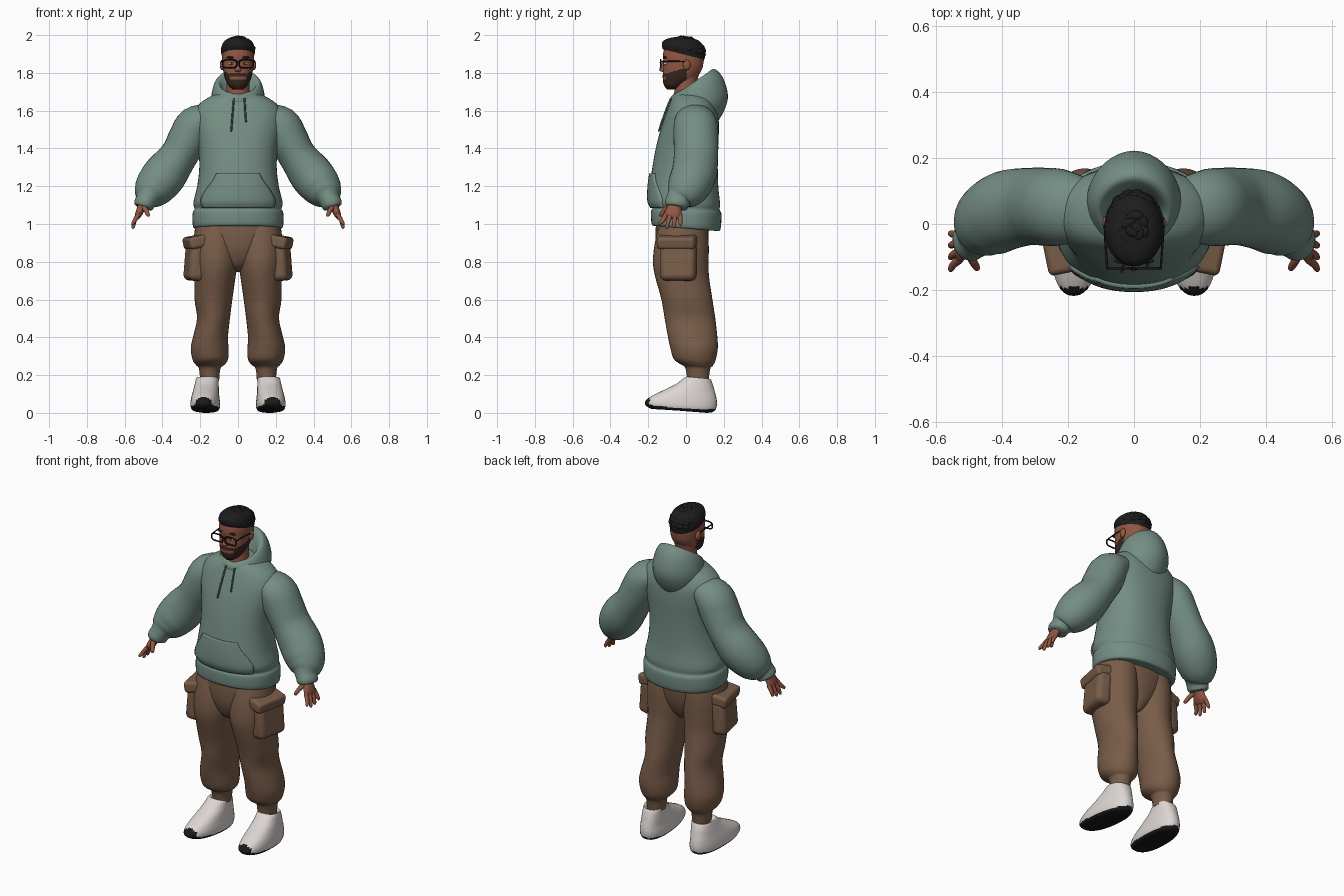
import bpy, bmesh, math, random
from mathutils import Vector, Matrix
from mathutils.bvhtree import BVHTree

if "Cube" in bpy.data.objects:
    bpy.data.objects.remove(bpy.data.objects["Cube"])
random.seed(4)


def material(name, r, g, b):
    m = bpy.data.materials.new(name)
    m.use_nodes = True
    m.diffuse_color = (r, g, b, 1)
    m.node_tree.nodes["Principled BSDF"].inputs["Base Color"].default_value = (r, g, b, 1)
    return m


GREEN = material("sage green", .175, .27, .23)
BROWN = material("trouser brown", .19, .108, .066)
SKIN = material("skin", .29, .095, .057)
HAIR = material("hair black", .012, .012, .013)
WHITE = material("shoe white", .72, .67, .65)
BLACK = material("sole black", .01, .01, .01)
BEARD = material("beard brown", .04, .02, .014)
CORD = material("cord green", .07, .11, .095)
LIPS = material("lips", .26, .09, .07)
EYE = material("eye white", .6, .55, .5)


def finish(name, bm, mats, rule=None, closed=True):
    """Turn a bmesh into a smooth object; rule picks the material slot of a face."""
    if closed:
        bmesh.ops.recalc_face_normals(bm, faces=bm.faces)
    bm.normal_update()
    for f in bm.faces:
        f.smooth = True
        if rule:
            f.material_index = rule(f.calc_center_median(), f.normal)
    me = bpy.data.meshes.new(name)
    bm.to_mesh(me)
    bm.free()
    me.set_sharp_from_angle(angle=math.radians(50))
    for m in mats:
        me.materials.append(m)
    ob = bpy.data.objects.new(name, me)
    bpy.context.collection.objects.link(ob)
    return ob


def spline(keys, sub):
    """Catmull-Rom blend between key sections."""
    out = []
    for i in range(len(keys) - 1):
        a, b, c, d = keys[max(i - 1, 0)], keys[i], keys[i + 1], keys[min(i + 2, len(keys) - 1)]
        for j in range(sub):
            t = j / sub
            out.append([q + .5 * t * (r - p + t * (2 * p - 5 * q + 4 * r - s + t * (3 * (q - r) + s - p)))
                        for p, q, r, s in zip(a, b, c, d)])
    return out + [list(keys[-1])]


def skin(name, rings, mats, rule=None):
    bm = bmesh.new()
    vs = [[bm.verts.new(p) for p in ring] for ring in rings]
    n = len(vs[0])
    for a, b in zip(vs, vs[1:]):
        for i in range(n):
            k = (i + 1) % n
            bm.faces.new((a[i], a[k], b[k], b[i]))
    bm.faces.new(vs[0])
    bm.faces.new(vs[-1])
    return finish(name, bm, mats, rule)


def stack(name, keys, mats, side=1, p=2.0, segs=36, sub=4, skew=0, rule=None):
    """Rings given as (x, front y, front z, back y, back z, half width)."""
    def power(v):
        return math.copysign(abs(v) ** (2 / p), v)
    rings = []
    for x, yf, zf, yb, zb, a in spline(keys, sub):
        ring = []
        for i in range(segs):
            t = math.tau * i / segs
            h = (power(math.sin(t)) + 1) / 2
            y = yf + (yb - yf) * h
            ring.append((side * (x + a * power(math.cos(t)) - skew * y), y, zf + (zb - zf) * h))
        rings.append(ring)
    return skin(name, rings, mats, rule)


def limb(name, keys, mats, side=1, segs=24, sub=4):
    """Rings across a path, given as (x, y, z, radius, depth along y)."""
    ks = spline(keys, sub)
    pts = [Vector(k[:3]) for k in ks]
    rings = []
    for i, k in enumerate(ks):
        t = (pts[min(i + 1, len(pts) - 1)] - pts[max(i - 1, 0)]).normalized()
        u = Vector((0, 1, 0)).cross(t).normalized()
        v = t.cross(u)
        ring = []
        for j in range(segs):
            w = math.tau * j / segs
            q = pts[i] + u * k[3] * math.cos(w) + v * k[4] * math.sin(w)
            ring.append((q.x * side, q.y, q.z))
        rings.append(ring)
    return skin(name, rings, mats)


def wire(name, paths, r, mat, cyclic=False):
    cu = bpy.data.curves.new(name, 'CURVE')
    cu.dimensions = '3D'
    cu.bevel_depth = r
    cu.bevel_resolution = 2
    cu.use_fill_caps = True
    for path in paths:
        sp = cu.splines.new('POLY')
        sp.points.add(len(path) - 1)
        for pt, co in zip(sp.points, path):
            pt.co = (*co, 1)
        sp.use_cyclic_u = cyclic
    cu.materials.append(mat)
    ob = bpy.data.objects.new(name, cu)
    bpy.context.collection.objects.link(ob)


def ball(name, loc, size, mat):
    bm = bmesh.new()
    bmesh.ops.create_uvsphere(bm, u_segments=16, v_segments=10, radius=1,
                              matrix=Matrix.LocRotScale(Vector(loc), None, Vector(size)))
    finish(name, bm, [mat])


def box(name, loc, size, turn, mat, bevel):
    bm = bmesh.new()
    bmesh.ops.create_cube(bm, size=1, matrix=Matrix.Diagonal((*size, 1)))
    ob = finish(name, bm, [mat])
    ob.location = loc
    ob.rotation_euler = turn
    md = ob.modifiers.new("round", 'BEVEL')
    md.width, md.segments = bevel, 4


# Hoodie body with a hem band
torso = stack("hoodie_body", [
    (0, -.165, .99, .16, .965, .215), (0, -.182, 1.0, .182, .97, .238), (0, -.185, 1.065, .188, 1.05, .24),
    (0, -.178, 1.085, .178, 1.075, .23), (0, -.193, 1.12, .18, 1.11, .236), (0, -.192, 1.2, .171, 1.2, .216),
    (0, -.178, 1.3, .168, 1.3, .205), (0, -.16, 1.4, .17, 1.4, .21), (0, -.135, 1.5, .174, 1.5, .228),
    (0, -.108, 1.58, .17, 1.58, .235), (0, -.085, 1.64, .15, 1.64, .2), (0, -.065, 1.68, .12, 1.69, .125),
    (0, -.04, 1.7, .08, 1.71, .06)], [GREEN], p=2.25, segs=48)
tree = BVHTree.FromPolygons([v.co for v in torso.data.vertices], [p.vertices for p in torso.data.polygons])


def on_front(x, z, lift):
    hit = tree.ray_cast(Vector((x, -1, z)), Vector((0, 1, 0)))[0]
    return (x, (hit.y if hit else -.1) - lift, z)


# Front pouch pocket laid over the body
bm = bmesh.new()
rows = []
for z, w in spline([(1.085, .19), (1.13, .198), (1.18, .172), (1.23, .135), (1.268, .115)], 4):
    rows.append([bm.verts.new(on_front(w * i / 12, z, .012)) for i in range(-12, 13)])
for a, b in zip(rows, rows[1:]):
    for i in range(24):
        bm.faces.new((a[i], a[i + 1], b[i + 1], b[i]))
pouch = finish("pouch_pocket", bm, [GREEN], closed=False)
md = pouch.modifiers.new("thickness", 'SOLIDIFY')
md.thickness, md.offset = .02, -1

# Hood lying open on the shoulders, and its cords
stack("hood", [
    (0, -.06, 1.58, .16, 1.53, .12), (0, -.082, 1.64, .202, 1.6, .142), (0, -.082, 1.668, .222, 1.68, .142),
    (0, -.068, 1.685, .195, 1.775, .13), (0, -.052, 1.69, .15, 1.82, .112), (0, -.042, 1.675, .115, 1.79, .092),
    (0, -.035, 1.62, .08, 1.68, .075)], [GREEN], p=1.9)
wire("drawstrings", [
    [on_front(x0 + (x1 - x0) * i / 8, 1.665 + (z1 - 1.665) * i / 8, .007) for i in range(9)]
    for x0, x1, z1 in ((-.022, -.036, 1.49), (.034, .042, 1.54))], .005, CORD)

# Trouser seat
stack("trouser_seat", [
    (0, -.06, .745, .05, .745, .02), (0, -.12, .78, .08, .78, .08), (0, -.155, .86, .11, .86, .17),
    (0, -.162, .95, .12, .95, .218), (0, -.155, 1.03, .12, 1.03, .228)], [BROWN])


def shoe_rule(c, n):
    toe = c.y < -.19 and c.z < .085 and abs(abs(c.x) - .182) < .06 - .35 * c.z
    return 1 if n.z < -.35 or toe else 0


for s, tag in ((1, "left"), (-1, "right")):
    # Sleeve with a gathered cuff
    limb(tag + "_sleeve", [
        (.13, .04, 1.58, .06, .09), (.22, .05, 1.53, .1, .115), (.265, .052, 1.45, .105, .118),
        (.315, .053, 1.36, .1, .117), (.385, .042, 1.265, .116, .12), (.44, .01, 1.195, .108, .112),
        (.47, -.022, 1.153, .084, .09), (.483, -.04, 1.13, .058, .066), (.5, -.052, 1.1, .054, .062),
        (.505, -.055, 1.088, .042, .05)], [GREEN], s, 32)
    # Hand
    limb(tag + "_palm", [
        (.495, -.053, 1.12, .024, .032), (.512, -.062, 1.085, .022, .038), (.527, -.07, 1.05, .018, .046),
        (.535, -.074, 1.03, .01, .038)], [SKIN], s, 16)
    for i, drop in enumerate((.995, .975, .978, .99)):
        y, tip = -.107 + .025 * i, -.137 + .036 * i
        limb(tag + "_finger", [
            (.527, y, 1.05, .012, .013), (.546, (y + tip) / 2, 1.02, .011, .012),
            (.555, tip, drop + .008, .009, .009), (.555, tip, drop, .003, .003)], [SKIN], s, 10)
    limb(tag + "_thumb", [
        (.508, -.075, 1.095, .014, .016), (.489, -.11, 1.075, .013, .013), (.476, -.133, 1.047, .01, .01),
        (.474, -.137, 1.04, .003, .003)], [SKIN], s, 10)
    # Trouser leg gathered at the ankle
    stack(tag + "_trouser_leg", [
        (.115, -.14, 1.0, .11, 1.0, .11), (.118, -.165, .9, .12, .9, .118), (.119, -.175, .8, .12, .8, .118),
        (.122, -.163, .72, .122, .72, .109), (.13, -.13, .6, .14, .6, .1), (.13, -.113, .5, .155, .5, .087),
        (.146, -.095, .4, .166, .4, .093), (.15, -.082, .34, .168, .34, .1), (.147, -.065, .285, .157, .28, .094),
        (.148, -.03, .258, .142, .25, .075), (.15, -.004, .238, .128, .232, .057),
        (.15, .008, .17, .12, .17, .05)], [BROWN], s)
    # Cargo pocket with flap
    box(tag + "_cargo_pocket", (.226 * s, -.04, .8), (.09, .19, .2), (0, -.08 * s, -.2 * s), BROWN, .03)
    box(tag + "_cargo_flap", (.226 * s, -.048, .905), (.1, .205, .065), (0, .2 * s, -.2 * s), BROWN, .018)
    # Shoe with sole
    stack(tag + "_shoe", [
        (.172, -.14, .02, .11, 0, .045), (.172, -.185, .022, .14, .004, .066), (.172, -.213, .04, .158, .02, .076),
        (.172, -.216, .06, .164, .05, .077), (.172, -.19, .085, .16, .085, .073), (.17, -.12, .12, .152, .115, .068),
        (.168, -.05, .155, .142, .15, .063), (.165, 0, .192, .128, .18, .058), (.165, .02, .18, .115, .17, .045)],
        [WHITE, BLACK], s, 2.3, skew=.05, rule=shoe_rule)
    # Ear, eye and brow
    ball(tag + "_ear", (.084 * s, .004, 1.842), (.012, .02, .028), SKIN)
    ball(tag + "_eye", (.034 * s, -.106, 1.849), (.015, .012, .008), EYE)
    ball(tag + "_pupil", (.034 * s, -.116, 1.849), (.006, .004, .006), BLACK)
    ball(tag + "_brow", (.037 * s, -.111, 1.882), (.024, .009, .006), HAIR)

# Neck and head, with the beard and lips by region
stack("neck", [(0, -.07, 1.6, .06, 1.6, .07), (0, -.062, 1.7, .06, 1.7, .062),
               (0, -.06, 1.76, .06, 1.76, .06), (0, -.05, 1.82, .08, 1.82, .062)], [SKIN])


def face_rule(c, n):
    x = abs(c.x)
    if x < .024 and 1.766 < c.z < 1.783 and c.y < -.09:
        return 2
    jaw = c.z < 1.764 or (x > .045 and c.z < 1.8 + .3 * (c.y + .09))
    moustache = x < .045 and 1.783 < c.z < 1.797
    return 1 if c.y < .005 and (jaw or (moustache and c.y < -.06)) else 0


stack("head", [
    (0, -.1, 1.712, -.04, 1.712, .025), (0, -.117, 1.735, -.01, 1.73, .05), (0, -.123, 1.77, .045, 1.765, .068),
    (0, -.122, 1.81, .08, 1.81, .078), (0, -.119, 1.85, .092, 1.85, .083), (0, -.121, 1.9, .095, 1.9, .084),
    (0, -.108, 1.94, .08, 1.94, .076), (0, -.07, 1.967, .05, 1.967, .045), (0, -.03, 1.973, .01, 1.973, .01)],
    [SKIN, BEARD, LIPS], p=2.2, segs=56, sub=7, rule=face_rule)
stack("nose", [(0, -.128, 1.806, -.1, 1.806, .012), (0, -.142, 1.815, -.1, 1.815, .018),
               (0, -.134, 1.835, -.1, 1.835, .011), (0, -.122, 1.868, -.1, 1.868, .008)], [SKIN], segs=16)

# Glasses
rim = [(.037 * math.copysign(abs(math.cos(t)) ** .55, math.cos(t)),
        .021 * math.copysign(abs(math.sin(t)) ** .55, math.sin(t)))
       for t in (math.tau * i / 24 for i in range(24))]
wire("glasses_rims", [[(s * .044 + x, -.134, 1.848 + z) for x, z in rim] for s in (1, -1)], .0042, BLACK, True)
wire("glasses_arms", [[(-.01, -.136, 1.856), (.01, -.136, 1.856)]] +
     [[(s * .081, -.134, 1.86), (s * .087, -.05, 1.862), (s * .089, .01, 1.858)] for s in (1, -1)], .0035, BLACK)

# Hair: a cap covered with short clumps
stack("hair_cap", [
    (0, -.122, 1.925, .098, 1.87, .088), (0, -.128, 1.945, .1, 1.9, .09), (0, -.12, 1.97, .09, 1.945, .08),
    (0, -.085, 1.985, .06, 1.975, .055), (0, -.03, 1.99, 0, 1.99, .01)], [HAIR])
bm = bmesh.new()
count = 0
while count < 120:
    d = Vector((random.gauss(0, 1), random.gauss(0, 1), random.gauss(0, 1))).normalized()
    c = Vector((d.x * .077, d.y * .105 - .017, d.z * .069 + 1.91))
    if c.z < 1.915 - .25 * (c.y + .017):
        continue
    r = random.uniform(.014, .02)
    bmesh.ops.create_icosphere(bm, subdivisions=2, radius=r, matrix=Matrix.LocRotScale(
        c, d.to_track_quat('Z', 'Y'), Vector((1.3, .9, 1))))
    count += 1
finish("hair_clumps", bm, [HAIR])
